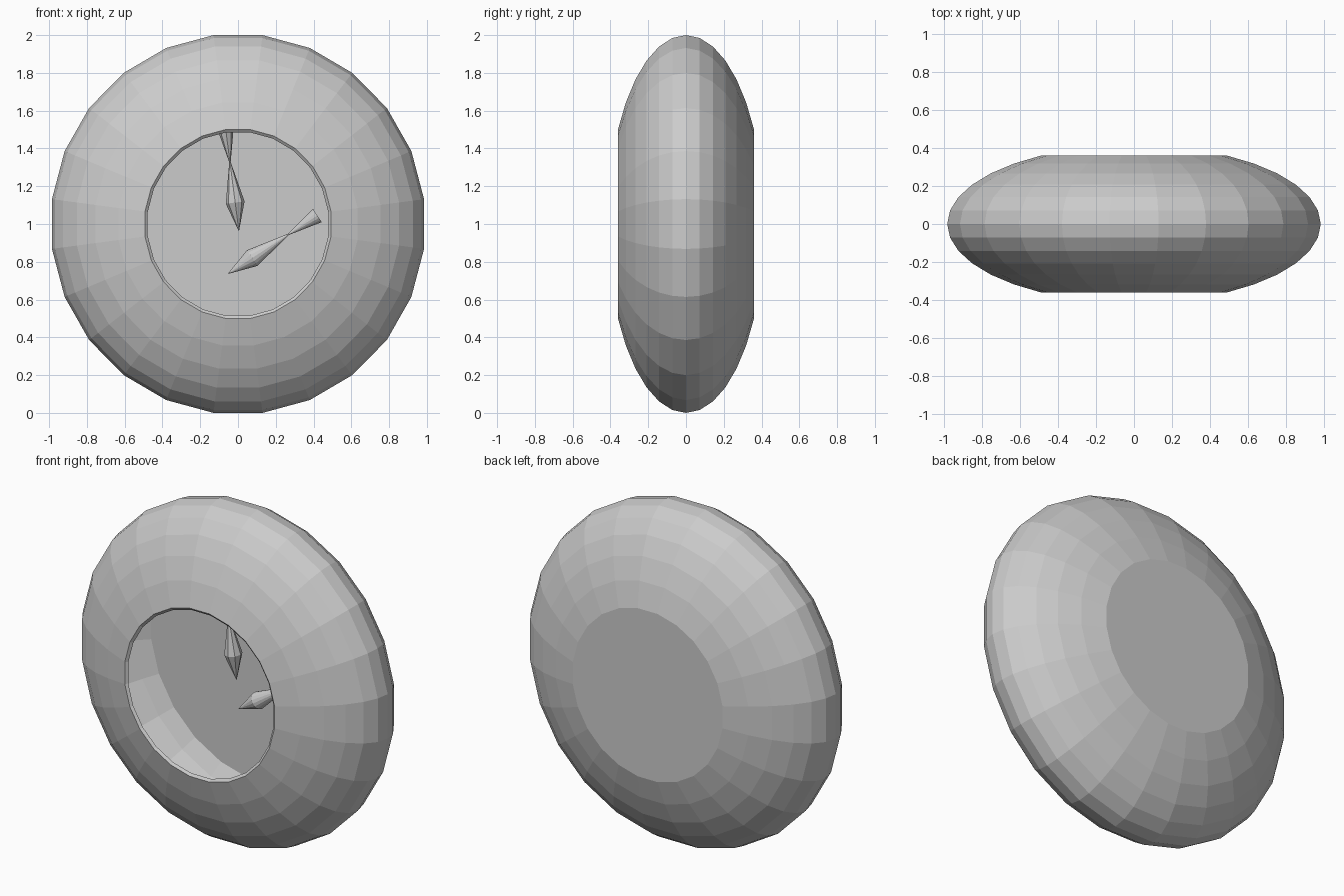
import bpy, bmesh
from math import sin, cos, pi, radians
from mathutils import Vector

if "Cube" in bpy.data.objects:
    bpy.data.objects.remove(bpy.data.objects["Cube"])


def make(name, verts, faces):
    mesh = bpy.data.meshes.new(name)
    mesh.from_pydata(verts, [], faces)
    bm = bmesh.new()
    bm.from_mesh(mesh)
    bmesh.ops.remove_doubles(bm, verts=bm.verts, dist=1e-5)
    bmesh.ops.recalc_face_normals(bm, faces=bm.faces)
    bm.to_mesh(mesh)
    bm.free()
    obj = bpy.data.objects.new(name, mesh)
    bpy.context.collection.objects.link(obj)
    return obj


def lathe(name, profile, sides, origin, axis, u, v, phase=0.5, closed=False):
    """Sweep (distance along axis, radius) points around an axis."""
    verts, faces = [], []
    for h, r in profile:
        for k in range(sides):
            a = 2 * pi * (k + phase) / sides
            verts.append(origin + axis * h + u * (r * cos(a)) + v * (r * sin(a)))
    rows = len(profile)
    for i in range(rows if closed else rows - 1):
        j = (i + 1) % rows
        for k in range(sides):
            m = (k + 1) % sides
            faces.append((i * sides + k, i * sides + m, j * sides + m, j * sides + k))
    # flat end caps
    if not closed:
        for i in (0, rows - 1):
            if profile[i][1] > 0:
                faces.append(tuple(i * sides + k for k in range(sides)))
    return make(name, verts, faces)


X, Y, Z = Vector((0.985, 0, 0)), Vector((0, 1, 0)), Vector((0, 0, 1))
centre = Vector((0, 0, 1))
R = 1 / cos(pi / 24)


def arc(depth, radius):
    return [(depth * sin(radians(t)), radius * cos(radians(t)))
            for t in range(-60, 61, 10)]


# Hollow flattened body: open at the front, flat at the back
outer, inner = arc(0.416, R), arc(0.402, R - 0.03)
body = outer + [(outer[-1][0], 0.0), (inner[-1][0], 0.0)] + inner[::-1]
shell = lathe("case", body, 24, centre, Y, X, Z, closed=True)
# drop the collapsed faces on the axis
bm = bmesh.new()
bm.from_mesh(shell.data)
bmesh.ops.dissolve_degenerate(bm, edges=bm.edges, dist=1e-5)
bmesh.ops.delete(bm, geom=[f for f in bm.faces if f.calc_area() < 1e-8], context='FACES')
bm.to_mesh(shell.data)
bm.free()

# Dial set inside the case
lathe("dial", [(0.25, 0.785), (0.262, 0.765)], 24, centre, Y, X, Z)


# Pointed hands: spear tip, belt, pinch, flared tail
def hand(name, tip, end, sides):
    tip, end = Vector(tip), Vector(end)
    axis = (end - tip).normalized()
    length = (end - tip).length
    u = Vector((0, 1, 0))
    profile = [(0, 0), (0.155, 0.05), (0.68 * length, 0.004), (length, 0.042)]
    return lathe(name, profile, sides, tip, axis, u, axis.cross(u), 0.0)


hand("minute_hand", (0.005, -0.02, 0.96), (-0.065, -0.03, 1.50), 8)
hand("hour_hand", (-0.055, 0.08, 0.735), (0.42, 0.09, 1.045), 16)
